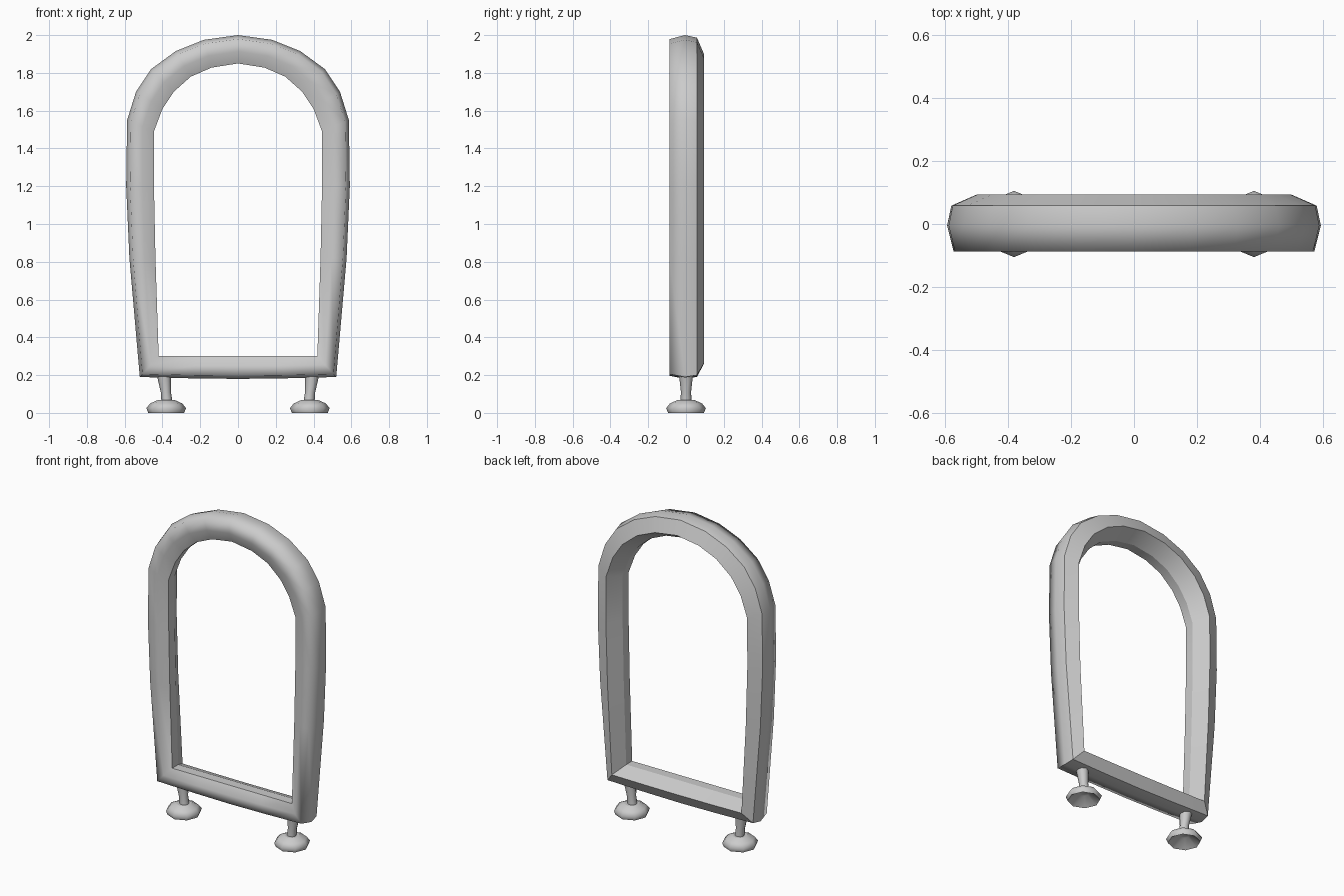
import bpy, bmesh, math
from mathutils import Vector

if "Cube" in bpy.data.objects:
    bpy.data.objects.remove(bpy.data.objects["Cube"])


def make_object(name, bm):
    bmesh.ops.recalc_face_normals(bm, faces=bm.faces[:])
    for f in bm.faces:
        f.smooth = True
    me = bpy.data.meshes.new(name)
    bm.to_mesh(me)
    bm.free()
    ob = bpy.data.objects.new(name, me)
    bpy.context.collection.objects.link(ob)
    return ob


# Arched frame: paired outer/inner outline points (right half, top to bottom)
outer = [(0, 2.0), (.18, 1.975), (.33, 1.915), (.46, 1.82), (.54, 1.70), (.587, 1.55),
         (.592, 1.2), (.575, .82), (.52, .19), (.25, .183), (0, .18)]
inner = [(0, 1.85), (.14, 1.828), (.25, 1.78), (.34, 1.70), (.40, 1.61), (.445, 1.49),
         (.445, 1.2), (.437, .82), (.42, .30), (.21, .30), (0, .30)]


def closed(half):
    return half + [(-x, z) for x, z in half[-2:0:-1]]


# Cross-section: (share of the way from inner to outer outline, y)
section = [(0, -.06), (.42, -.087), (.86, -.087), (1, -.005), (.91, .058), (.35, .094), (0, .0)]
sharp = {0, 4, 5, 6}

bm = bmesh.new()
rings = []
for (ox, oz), (ix, iz) in zip(closed(outer), closed(inner)):
    rings.append([bm.verts.new((ix + t * (ox - ix), y, iz + t * (oz - iz))) for t, y in section])
n, k = len(rings), len(section)
for i in range(n):
    a, b = rings[i], rings[(i + 1) % n]
    for j in range(k):
        bm.faces.new((a[j], a[(j + 1) % k], b[(j + 1) % k], b[j]))
for i in range(n):
    for j in sharp:
        bm.edges.get((rings[i][j], rings[(i + 1) % n][j])).smooth = False
# Mitred bottom corners
for i in (8, n - 8):
    for j in range(2, k):
        bm.edges.get((rings[i][j], rings[i][(j + 1) % k])).smooth = False
make_object("arched_frame", bm)


def lathe(name, profile, sharp_rings=(), cap=True, sides=8):
    """Stack of rings given as (centre x, radius, z)."""
    bm = bmesh.new()
    loops = []
    for cx, r, z in profile:
        loops.append([bm.verts.new((cx + r * math.cos(a), r * math.sin(a), z))
                      for a in (2 * math.pi * s / sides for s in range(sides))])
    for a, b in zip(loops, loops[1:]):
        for s in range(sides):
            t = (s + 1) % sides
            bm.faces.new((a[s], a[t], b[t], b[s]))
    if cap:
        bm.faces.new(loops[0])
        bm.faces.new(loops[-1])
    for i in sharp_rings:
        for s in range(sides):
            bm.edges.get((loops[i][s], loops[i][(s + 1) % sides])).smooth = False
    return make_object(name, bm)


for side, sx in (("left", -1), ("right", 1)):
    # Slightly splayed, flared peg
    lathe(side + "_peg", [(sx * .375, .03, .05), (sx * .382, .027, .11), (sx * .394, .038, .21)], (0, 2))
    # Round foot with hollow underside
    c = sx * .38
    lathe(side + "_foot", [(c, .03, .045), (c, .095, .0), (c, .105, .025), (c, .085, .05), (c, .045, .068)],
          (1, 4))
